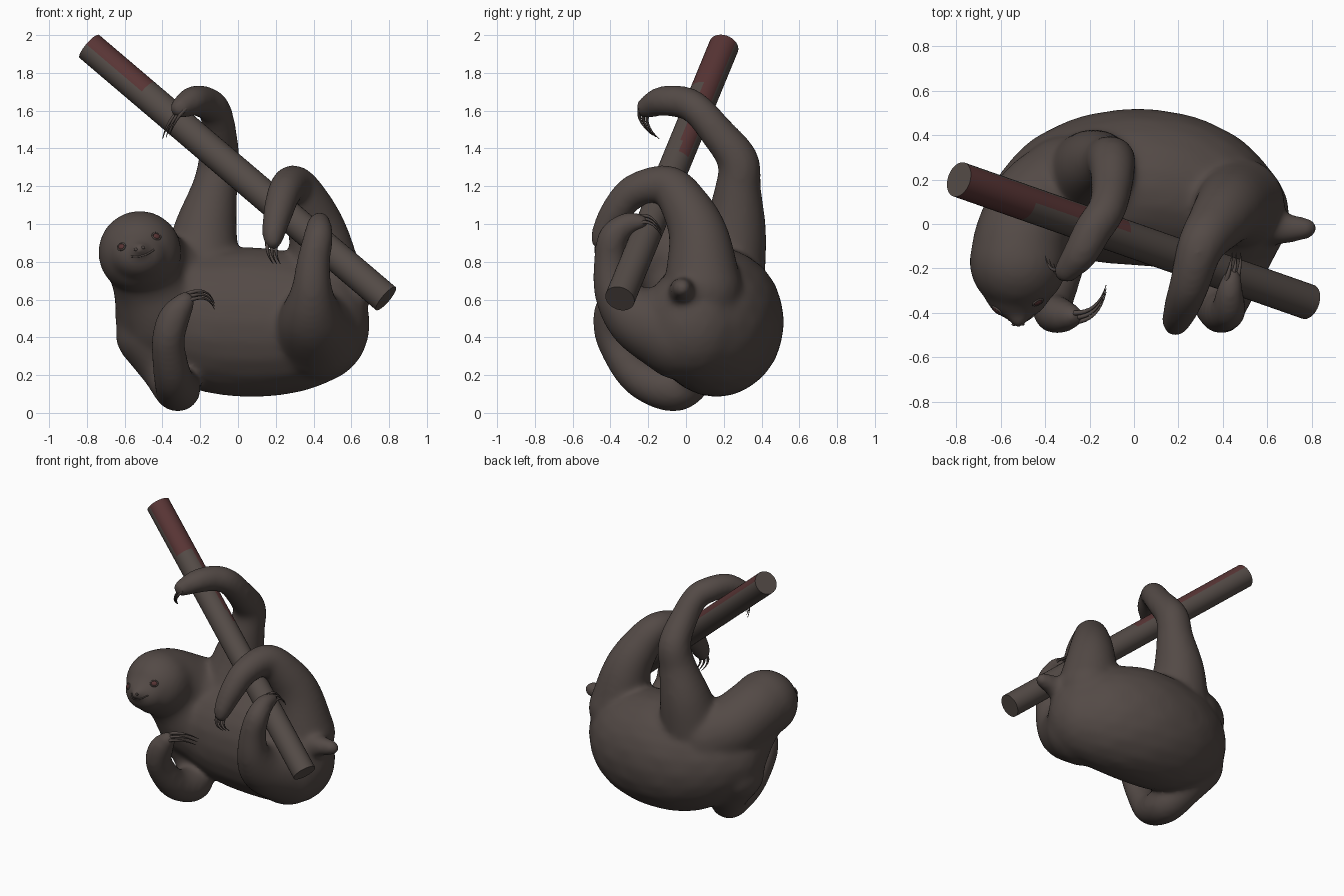
import bpy, bmesh, math
from mathutils import Vector, Matrix

if "Cube" in bpy.data.objects:
    bpy.data.objects.remove(bpy.data.objects["Cube"])


def material(name, rgb):
    m = bpy.data.materials.new(name)
    m.diffuse_color = (*rgb, 1)
    m.use_nodes = True
    m.node_tree.nodes["Principled BSDF"].inputs["Base Color"].default_value = m.diffuse_color
    return m


FUR = material("dark brown fur", (0.087, 0.068, 0.061))
BARK = material("brown bark", (0.089, 0.071, 0.063))
RED = material("dark red", (0.1, 0.036, 0.036))
CLAW = material("dark claw", (0.08, 0.063, 0.057))


def make_object(name, bm, *mats):
    me = bpy.data.meshes.new(name)
    bm.to_mesh(me)
    bm.free()
    ob = bpy.data.objects.new(name, me)
    bpy.context.collection.objects.link(ob)
    for m in mats:
        me.materials.append(m)
    return ob


def blob(bm, centre, radii, rot=None):
    mat = Matrix.Translation(centre) @ (rot or Matrix()) @ Matrix.Diagonal((*radii, 1))
    bmesh.ops.create_icosphere(bm, subdivisions=3, radius=1, matrix=mat)


def chain(bm, pts, zscale=1.0, steps=6):
    """Row of overlapping spheres along a smooth path of (x, y, z, radius)."""
    p = [Vector(q) for q in pts]
    p = [2 * p[0] - p[1]] + p + [2 * p[-1] - p[-2]]
    for i in range(1, len(p) - 2):
        a, b, c, d = p[i - 1:i + 3]
        for s in range(steps + (i == len(p) - 3)):
            t = s / steps
            q = 0.5 * (2 * b + (c - a) * t + (2 * a - 5 * b + 4 * c - d) * t * t
                       + (3 * b - a - 3 * c + d) * t ** 3)
            r = max(q[3], 0.02)
            blob(bm, q[:3], (r, r, r * zscale))


def tube(name, pts, depth, radii, mat):
    cu = bpy.data.curves.new(name, 'CURVE')
    cu.dimensions = '3D'
    cu.bevel_depth = depth
    cu.bevel_resolution = 2
    cu.use_fill_caps = True
    sp = cu.splines.new('POLY')
    sp.points.add(len(pts) - 1)
    for q, co, r in zip(sp.points, pts, radii):
        q.co = (*co, 1)
        q.radius = r
    cu.materials.append(mat)
    ob = bpy.data.objects.new(name, cu)
    bpy.context.collection.objects.link(ob)
    bpy.ops.object.select_all(action='DESELECT')
    bpy.context.view_layer.objects.active = ob
    ob.select_set(True)
    bpy.ops.object.convert(target='MESH')
    for f in bpy.context.object.data.polygons:
        f.use_smooth = True


def claws(name, base, mid, tip, spread):
    base, mid, tip, spread = map(Vector, (base, mid, tip, spread))
    for i in (-1, 0, 1):
        pts = []
        for k in range(9):
            t = k / 8
            pts.append(base * (1 - t) ** 2 + mid * 2 * t * (1 - t) + tip * t * t + spread * i * (1 - 0.2 * t))
        tube(f"{name}_claw_{i + 2}", pts, 0.012, [1 - 0.11 * k for k in range(9)], CLAW)


# Body, head, limbs and tail fused into one smooth skin
bm = bmesh.new()
chain(bm, [(0.425, 0.04, 0.47, 0.275), (0.28, 0.12, 0.475, 0.33), (0.1, 0.16, 0.48, 0.355),
           (-0.1, 0.165, 0.485, 0.345), (-0.28, 0.14, 0.51, 0.3), (-0.4, 0.075, 0.54, 0.255)], 1.12)
# neck and head, thick and drawn back towards the shoulder
chain(bm, [(-0.41, 0.05, 0.55, 0.24), (-0.47, -0.04, 0.68, 0.195), (-0.52, -0.15, 0.84, 0.19)])
chain(bm, [(-0.3, 0.17, 0.68, 0.23), (-0.43, 0.08, 0.745, 0.22), (-0.505, -0.06, 0.83, 0.213),
           (-0.52, -0.17, 0.85, 0.222)])
blob(bm, (-0.525, -0.29, 0.835), (0.155, 0.145, 0.135))
blob(bm, (-0.52, -0.415, 0.865), (0.048, 0.055, 0.042))
# raised arm
chain(bm, [(-0.2, 0.2, 0.7, 0.22), (-0.175, 0.255, 0.95, 0.172), (-0.125, 0.275, 1.18, 0.124),
           (-0.1, 0.275, 1.335, 0.11), (-0.1, 0.16, 1.49, 0.093), (-0.125, 0.06, 1.605, 0.087),
           (-0.18, -0.02, 1.645, 0.087), (-0.24, -0.13, 1.65, 0.08), (-0.305, -0.21, 1.615, 0.058)])
# folded lower arm
chain(bm, [(-0.46, 0.08, 0.42, 0.19), (-0.39, 0.05, 0.24, 0.13), (-0.32, -0.06, 0.13, 0.125),
           (-0.345, -0.25, 0.19, 0.103), (-0.37, -0.38, 0.37, 0.09), (-0.34, -0.41, 0.5, 0.085),
           (-0.28, -0.415, 0.59, 0.055)])
# upper leg over the branch
chain(bm, [(0.47, 0.09, 0.65, 0.21), (0.43, 0.07, 0.92, 0.162), (0.37, 0.0, 1.09, 0.132),
           (0.3, -0.1, 1.205, 0.107), (0.25, -0.27, 1.175, 0.092), (0.215, -0.37, 1.07, 0.082),
           (0.19, -0.435, 0.96, 0.065), (0.185, -0.455, 0.91, 0.05)])
# lower leg in front of the branch
chain(bm, [(0.42, -0.02, 0.42, 0.25), (0.39, -0.25, 0.5, 0.17), (0.39, -0.375, 0.64, 0.112),
           (0.4, -0.4, 0.8, 0.09), (0.425, -0.385, 0.93, 0.08), (0.43, -0.31, 1.0, 0.063),
           (0.44, -0.24, 1.01, 0.045)])
# tail
chain(bm, [(0.58, 0.0, 0.62, 0.1), (0.68, -0.02, 0.65, 0.07), (0.775, -0.02, 0.66, 0.05)])
sloth = make_object("sloth_body", bm, FUR)
rm = sloth.modifiers.new("fuse", 'REMESH')
rm.mode = 'VOXEL'
rm.voxel_size = 0.016
sm = sloth.modifiers.new("soften", 'SMOOTH')
sm.factor = 0.5
sm.iterations = 18
bpy.context.view_layer.objects.active = sloth
sloth.select_set(True)
for mod in ("fuse", "soften"):
    bpy.ops.object.modifier_apply(modifier=mod)
for f in sloth.data.polygons:
    f.use_smooth = True
bpy.context.view_layer.update()


def face_point(x, z):
    """Point and normal on the front of the head."""
    hit, loc, nor, _ = sloth.ray_cast(Vector((x, -1.5, z)), Vector((0, 1, 0)))
    return (loc, nor) if hit else (Vector((x, -0.35, z)), Vector((0, -1, 0)))


# Eyes: flat red discs in fur lids
for side, x, z in (("right", -0.617, 0.88), ("left", -0.432, 0.935)):
    loc, nor = face_point(x, z)
    rot = nor.to_track_quat('Z', 'Y').to_matrix().to_4x4()
    bm = bmesh.new()
    blob(bm, loc, (0.021, 0.016, 0.008), rot)
    eye = make_object(f"{side}_eye", bm, RED)
    eye.data.shade_smooth()
    ring = [loc + rot.to_3x3() @ Vector((0.024 * math.cos(a), 0.019 * math.sin(a), 0))
            for a in (k * math.tau / 16 for k in range(17))]
    tube(f"{side}_eyelid", ring, 0.005, [1] * 17, FUR)

# Mouth and nostrils: fine dark lines on the muzzle
mouth = [face_point(-0.565 + 0.12 * k / 10, 0.815 + 0.035 * k / 10 + 0.014 * (k / 5 - 1) ** 2)[0]
         for k in range(11)]
tube("mouth", mouth, 0.005, [1] * 11, CLAW)
for side, x, z in (("right", -0.54, 0.865), ("left", -0.503, 0.875)):
    bm = bmesh.new()
    blob(bm, face_point(x, z)[0], (0.011, 0.006, 0.008))
    make_object(f"{side}_nostril", bm, CLAW)

# Claws
claws("raised_hand", (-0.3, -0.22, 1.6), (-0.36, -0.25, 1.54), (-0.38, -0.16, 1.46), (0.024, -0.022, 0.012))
claws("lower_hand", (-0.27, -0.42, 0.61), (-0.16, -0.42, 0.66), (-0.125, -0.29, 0.565), (0.0, 0.02, 0.02))
claws("upper_foot", (0.18, -0.45, 0.9), (0.17, -0.49, 0.84), (0.205, -0.43, 0.79), (0.024, 0.012, 0.0))
claws("lower_foot", (0.44, -0.25, 1.02), (0.46, -0.18, 1.05), (0.46, -0.13, 0.95), (0.024, 0.0, -0.018))

# Branch: straight round pole with red patches on its upper side
A, B = Vector((-0.787, 0.2, 1.94)), Vector((0.783, -0.35, 0.605))
d = (B - A).normalized()
up = (Vector((0, 0, 1)) - d * d.z).normalized()
back = up.cross(d)
if back.y < 0:
    back = -back
bm = bmesh.new()
N, M = 32, 48
rings = []
for j in range(M + 1):
    c = A.lerp(B, j / M)
    rings.append([bm.verts.new(c + 0.08 * (up * math.cos(k * math.tau / N) + back * math.sin(k * math.tau / N)))
                  for k in range(N)])
for j in range(M):
    for k in range(N):
        a = (k + 0.5) * math.tau / N
        u, b, t = math.cos(a), math.sin(a), (j + 0.5) / M
        f = bm.faces.new((rings[j][k], rings[j][(k + 1) % N], rings[j + 1][(k + 1) % N], rings[j + 1][k]))
        f.smooth = True
        red = (t < 0.19 and u - 0.1 * b > 0.2) or (0.19 <= t < 0.45 and b > 0.2 + 0.4 * (t - 0.19) and u > 0.4)
        f.material_index = int(red)
bm.faces.new(rings[0])
bm.faces.new(rings[-1])
bmesh.ops.recalc_face_normals(bm, faces=bm.faces)
for e in bm.edges:
    if any(len(f.verts) > 4 for f in e.link_faces):
        e.smooth = False
make_object("branch", bm, BARK, RED)
